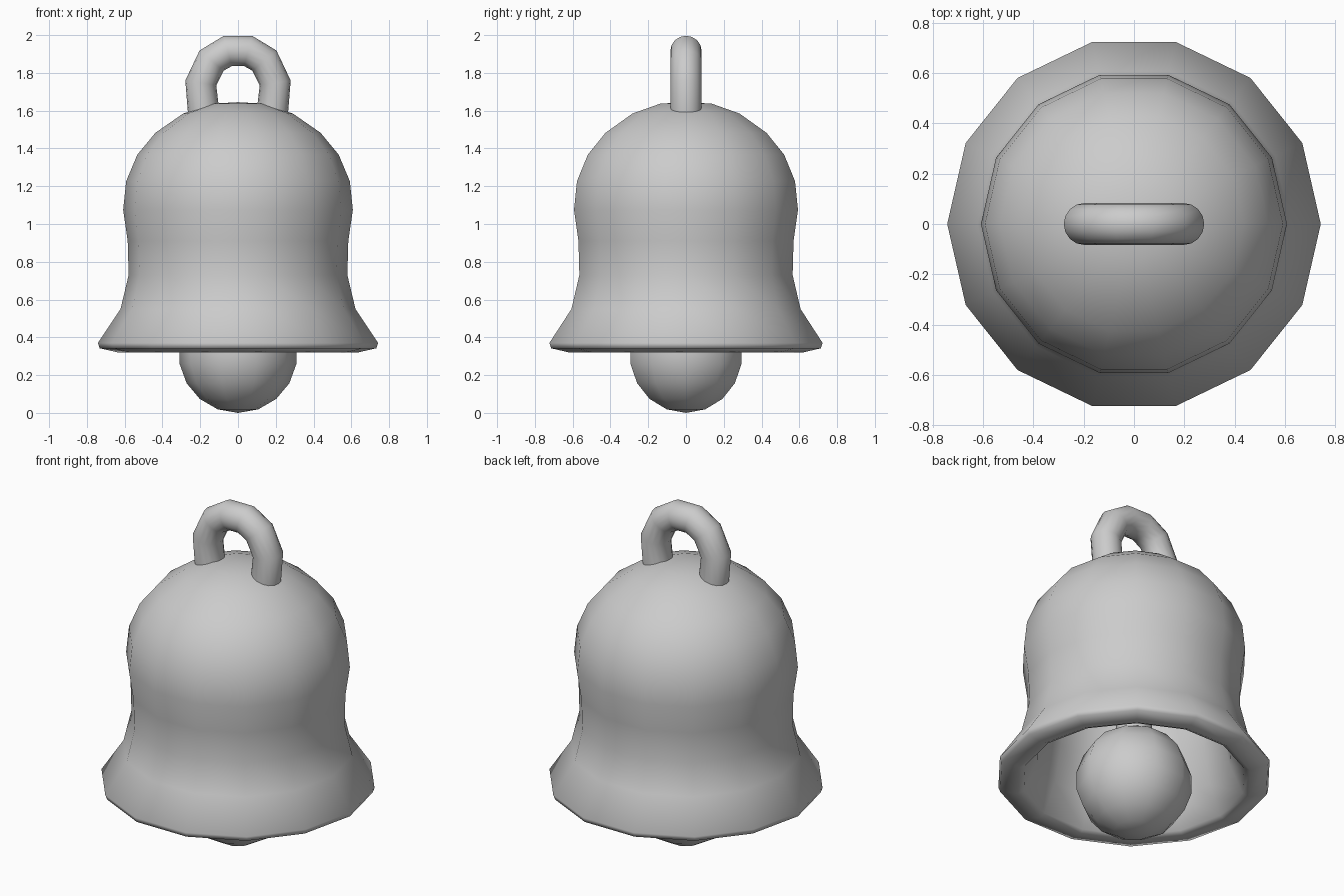
import bpy, bmesh
from math import radians, pi, sin, cos
from mathutils import Vector

if "Cube" in bpy.data.objects:
    bpy.data.objects.remove(bpy.data.objects["Cube"])


def finish(name, bm, angle=60):
    bmesh.ops.remove_doubles(bm, verts=bm.verts, dist=0.0005)
    bmesh.ops.recalc_face_normals(bm, faces=bm.faces)
    mesh = bpy.data.meshes.new(name)
    bm.to_mesh(mesh)
    bm.free()
    obj = bpy.data.objects.new(name, mesh)
    bpy.context.collection.objects.link(obj)
    bpy.ops.object.select_all(action='DESELECT')
    obj.select_set(True)
    bpy.context.view_layer.objects.active = obj
    bpy.ops.object.shade_smooth_by_angle(angle=radians(angle))
    return obj


def lathe(name, profile, sides, angle=60):
    bm = bmesh.new()
    verts = [bm.verts.new((r, 0, z)) for r, z in profile]
    edges = [bm.edges.new(pair) for pair in zip(verts, verts[1:])]
    bmesh.ops.spin(bm, geom=verts + edges, cent=(0, 0, 0), axis=(0, 0, 1),
                   angle=2 * pi, steps=sides, use_merge=True)
    return finish(name, bm, angle)


# Bell shell: outside from crown to lip, then back up the inside
outer = [(0, 1.645), (0.14, 1.637), (0.29, 1.585), (0.437, 1.483), (0.533, 1.367),
         (0.592, 1.227), (0.608, 1.075), (0.584, 0.91), (0.579, 0.73),
         (0.622, 0.55), (0.742, 0.37), (0.732, 0.342)]
inner = [(0.635, 0.32), (0.602, 0.335), (0.53, 0.50), (0.49, 0.72), (0.495, 0.92),
         (0.52, 1.075), (0.505, 1.20), (0.46, 1.32), (0.38, 1.41), (0.25, 1.50),
         (0, 1.56)]
lathe("bell_shell", outer + inner, 14, 120)

# Clapper ball
lathe("clapper_ball", [(0.314 * sin(i * pi / 9), 0.314 - 0.314 * cos(i * pi / 9))
                       for i in range(10)], 10)

# Clapper rod hanging from inside the crown
lathe("clapper_rod", [(0, 0.56), (0.098, 0.56), (0.098, 1.54), (0, 1.54)], 10)

# Hanging loop: round tube swept along an arch
half = [(0.182, 1.592), (0.197, 1.747), (0.140, 1.865), (0.054, 1.916)]
path = [Vector((x, 0, z)) for x, z in half]
path += [Vector((-p.x, 0, p.z)) for p in reversed(path)]
bm = bmesh.new()
rings = []
sides = 16
for i, p in enumerate(path):
    t = (path[min(i + 1, len(path) - 1)] - path[max(i - 1, 0)]).normalized()
    n = Vector((-t.z, 0, t.x))
    rings.append([bm.verts.new(p + 0.083 * (n * cos(2 * pi * k / sides)
                  + Vector((0, 1, 0)) * sin(2 * pi * k / sides)))
                  for k in range(sides)])
for a, b in zip(rings, rings[1:]):
    for k in range(sides):
        j = (k + 1) % sides
        bm.faces.new((a[k], a[j], b[j], b[k]))
bm.faces.new(rings[0])
bm.faces.new(rings[-1])
finish("hanging_loop", bm)
